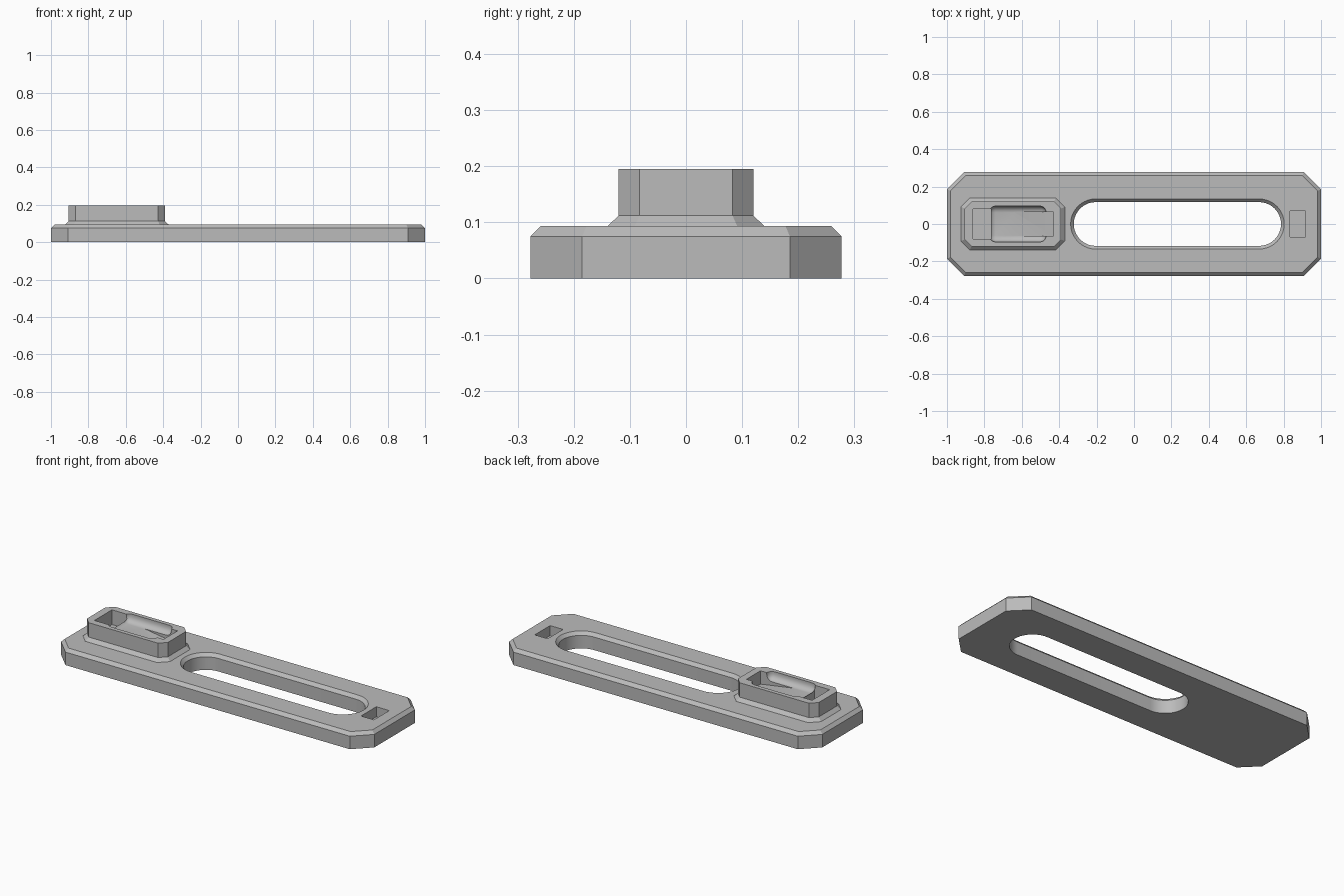
import bpy, bmesh, math

cube = bpy.data.objects.get("Cube")
if cube:
    bpy.data.objects.remove(cube, do_unlink=True)

grey = bpy.data.materials.new("plain grey")
grey.use_nodes = True
grey.diffuse_color = (0.5, 0.5, 0.5, 1)
grey.node_tree.nodes["Principled BSDF"].inputs["Base Color"].default_value = (0.5, 0.5, 0.5, 1)


def loft(name, rings):
    """Closed solid through a stack of matching rings."""
    bm = bmesh.new()
    loops = [[bm.verts.new(p) for p in ring] for ring in rings]
    n = len(loops[0])
    for low, high in zip(loops, loops[1:]):
        for i in range(n):
            j = (i + 1) % n
            bm.faces.new((low[i], low[j], high[j], high[i]))
    bm.faces.new(loops[0][::-1])
    bm.faces.new(loops[-1])
    bmesh.ops.recalc_face_normals(bm, faces=bm.faces)
    mesh = bpy.data.meshes.new(name)
    bm.to_mesh(mesh)
    bm.free()
    obj = bpy.data.objects.new(name, mesh)
    bpy.context.collection.objects.link(obj)
    mesh.materials.append(grey)
    return obj


def octagon(cx, hx, hy, cut, z, inset=0):
    """Rectangle with cut corners, offset inward by inset."""
    hx, hy = hx - inset, hy - inset
    cut -= inset * (2 - math.sqrt(2))
    a, b = hx - cut, hy - cut
    pts = [(hx, -b), (hx, b), (a, hy), (-a, hy), (-hx, b), (-hx, -b), (-a, -hy), (a, -hy)]
    return [(cx + x, y, z) for x, y in pts]


def stadium(cx, half, r, z, n=20):
    pts = []
    for side in (1, -1):
        for i in range(n + 1):
            t = math.pi * (i / n - 0.5)
            pts.append((cx + side * (half + r * math.cos(t)), side * r * math.sin(t), z))
    return pts


def prism(name, profile, hy):
    """Side profile in x and z, extruded across y."""
    return loft(name, [[(x, y, z) for x, z in profile] for y in (-hy, hy)])


def box(name, x0, x1, hy, z0, z1):
    return prism(name, [(x0, z0), (x1, z0), (x1, z1), (x0, z1)], hy)


def apply_modifier(obj, mod):
    bpy.ops.object.select_all(action="DESELECT")
    bpy.context.view_layer.objects.active = obj
    obj.select_set(True)
    bpy.ops.object.modifier_apply(modifier=mod.name)


def carve(obj, cutter):
    mod = obj.modifiers.new("cut", "BOOLEAN")
    mod.operation, mod.solver, mod.object = "DIFFERENCE", "EXACT", cutter
    apply_modifier(obj, mod)
    bpy.data.objects.remove(cutter, do_unlink=True)


# Base plate with cut corners and a chamfered top edge
TOP, EDGE = 0.093, 0.075
plate = loft("base_plate", [octagon(0, 1, 0.277, 0.092, 0),
                            octagon(0, 1, 0.277, 0.092, EDGE),
                            octagon(0, 1, 0.277, 0.092, TOP, 0.018)])

# Long through slot with a countersunk rim
carve(plate, loft("slot_cutter", [stadium(0.232, 0.437, r, z) for r, z in
                                  ((0.117, -0.05), (0.117, EDGE), (0.134, TOP), (0.134, 0.15))]))

# Small blind pocket at the end
carve(plate, box("pocket_cutter", 0.834, 0.917, 0.07, 0.035, 0.2))

# Raised block with a flared foot
block = loft("raised_block", [octagon(-0.648, 0.258, 0.12, 0.037, z, inset) for z, inset in
                              ((0.085, -0.02), (TOP, -0.02), (0.112, 0), (0.195, 0))])

# Recess: deep catch, sloping channel and a rounded dish around it
carve(block, box("catch_cutter", -0.861, -0.765, 0.08, 0.11, 0.3))
carve(block, prism("channel_cutter", [(-0.8, 0.178), (-0.775, 0.178), (-0.65, 0.152),
                                      (-0.431, 0.118), (-0.431, 0.3), (-0.8, 0.3)], 0.064))
dish = box("dish_cutter", -0.775, -0.47, 0.096, 0.15, 0.3)
bevel = dish.modifiers.new("round", "BEVEL")
bevel.width, bevel.segments = 0.035, 5
apply_modifier(dish, bevel)
carve(block, dish)

for part in (plate, block):
    bpy.ops.object.select_all(action="DESELECT")
    bpy.context.view_layer.objects.active = part
    part.select_set(True)
    bpy.ops.object.shade_smooth_by_angle(angle=math.radians(25))
